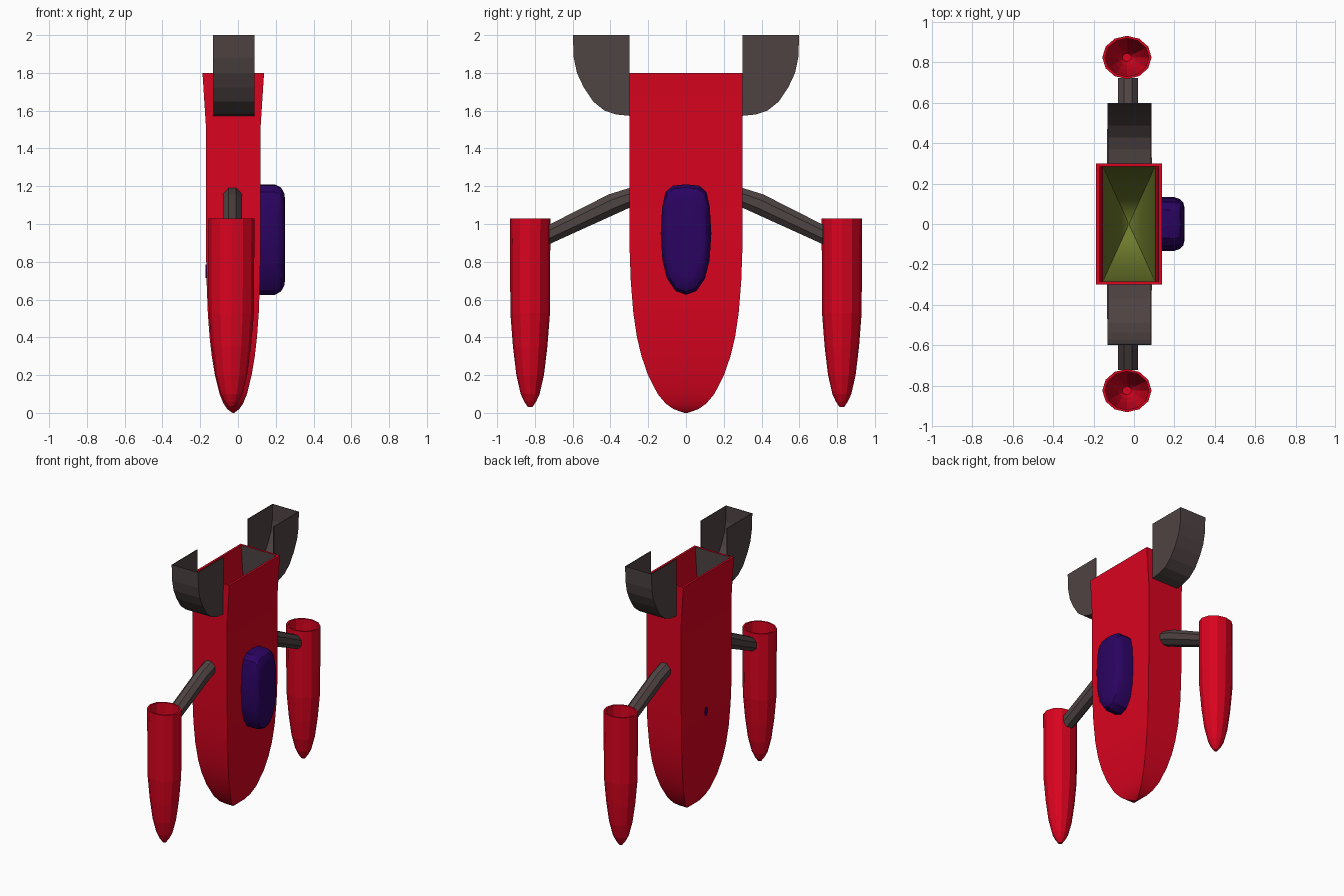
import bpy, bmesh, math

if "Cube" in bpy.data.objects:
    bpy.data.objects.remove(bpy.data.objects["Cube"])


def material(name, rgb):
    m = bpy.data.materials.new(name)
    m.diffuse_color = (*rgb, 1)
    m.use_nodes = True
    m.node_tree.nodes["Principled BSDF"].inputs["Base Color"].default_value = m.diffuse_color
    return m


RED = material("red", (0.70, 0.001, 0.014))
OLIVE = material("olive", (0.155, 0.195, 0.025))
GREY = material("warm grey", (0.078, 0.056, 0.056))
PURPLE = material("purple", (0.024, 0.001, 0.12))


def finish(name, bm, mats, mirror=False, smooth=None):
    bmesh.ops.recalc_face_normals(bm, faces=bm.faces)
    me = bpy.data.meshes.new(name)
    bm.to_mesh(me)
    bm.free()
    ob = bpy.data.objects.new(name, me)
    bpy.context.collection.objects.link(ob)
    for m in mats:
        me.materials.append(m)
    if mirror:
        mod = ob.modifiers.new("mirror", 'MIRROR')
        mod.use_axis = (False, True, False)
    if smooth:
        bpy.ops.object.select_all(action='DESELECT')
        ob.select_set(True)
        bpy.context.view_layer.objects.active = ob
        bpy.ops.object.shade_smooth_by_angle(angle=math.radians(smooth))
    return ob


def loft(rings):
    """Join closed rings of points by quads; cap both ends."""
    bm = bmesh.new()
    vs = [[bm.verts.new(p) for p in r] for r in rings]
    for a, b in zip(vs, vs[1:]):
        n = len(a)
        for i in range(n):
            bm.faces.new((a[i], a[(i + 1) % n], b[(i + 1) % n], b[i]))
    bm.faces.new(vs[0])
    bm.faces.new(vs[-1])
    return bm


# hull: rectangular shell with a bullet-shaped lower end, olive lining
CX = -0.025
profile = [(0.0, 0.03), (0.02, 0.22), (0.05, 0.36), (0.1, 0.50), (0.2, 0.67),
           (0.3, 0.785), (0.4, 0.865), (0.53, 0.93), (0.7, 0.975),
           (0.85, 0.993), (1.0, 1.0), (1.52, 1.0), (1.8, 1.0)]


def rect(z, s, inset):
    hx = 0.145 * s + (0.018 if z > 1.7 else 0)
    hx, hy = hx - inset * s, 0.3 * s - inset * s
    return [(CX + sx * hx, sy * hy, z) for sx, sy in ((-1, -1), (1, -1), (1, 1), (-1, 1))]


outer = [rect(z, s, 0) for z, s in profile]
inner = [rect(z + (0.012 if z < 0.5 else 0), s, 0.016) for z, s in reversed(profile)]
bm = loft(outer + inner)
count = len(outer) * 4
bm.verts.index_update()
for f in bm.faces:
    if min(v.index for v in f.verts) >= count:
        c = f.calc_center_median()
        f.material_index = 1
        if c.z > 1.52:  # upper lining: red broad walls, grey end walls
            f.material_index = 0 if abs(c.x - CX) > 0.05 else 2
finish("hull", bm, [RED, OLIVE, GREY], smooth=25)

# cockpit canopy: rounded teardrop bulging from the +x face
half = [(0, 1.21), (0.07, 1.203), (0.108, 1.17), (0.126, 1.09), (0.134, 0.95),
        (0.125, 0.81), (0.100, 0.71), (0.055, 0.645), (0, 0.625)]
outline = half + [(-y, z) for y, z in reversed(half[1:-1])]
layers = [(0.112, 1.0), (0.195, 1.0), (0.228, 0.92), (0.245, 0.78), (0.25, 0.6)]
bm = loft([[(x, y * s, 0.92 + (z - 0.92) * (0.25 + 0.75 * s)) for y, z in outline]
           for x, s in layers])
finish("canopy", bm, [PURPLE], smooth=30)

# small purple marker on the opposite face
bm = loft([[(x, 0.018 * math.cos(i * math.pi / 4), 0.75 + 0.035 * math.sin(i * math.pi / 4))
            for i in range(8)] for x in (-0.164, -0.171)])
finish("rear_marker", bm, [PURPLE])

# side pods: hollow tapered tubes, open at the top
pod = [(0.03, 0.012), (0.06, 0.032), (0.1, 0.05), (0.2, 0.073), (0.35, 0.091),
       (0.53, 0.105), (1.03, 0.107)]


def pod_ring(z, r):
    n = 12
    return [(-0.035 + 1.14 * r * math.cos(2 * math.pi * i / n),
             0.825 + r * math.sin(2 * math.pi * i / n), z) for i in range(n)]


rings = [pod_ring(z, r) for z, r in pod]
rings += [pod_ring(z + (0.0 if z > 1 else 0.02), r - 0.012)
          for z, r in reversed(pod) if r > 0.03]
finish("side_pod", loft(rings), [RED], mirror=True)

# arms: bent eight-sided struts from hull to pods
arm = []
for y, z, lean in ((0.290, 1.142, 0.0), (0.39, 1.105, 0.02), (0.724, 0.945, 0.0)):
    ring = []
    for i in range(8):
        a = math.pi / 8 + i * math.pi / 4
        dx, dz = 0.054 * math.cos(a), 0.056 * math.sin(a)
        ring.append((-0.03 + dx, y + lean * dz / 0.055, z + dz))
    arm.append(ring)
finish("pod_arm", loft(arm), [GREY], mirror=True)

# scoops: quarter-round buckets at the top, open above and towards the hull
curve = [(0.3, 1.575), (0.37, 1.582), (0.43, 1.602), (0.49, 1.65), (0.54, 1.725),
         (0.575, 1.80), (0.592, 1.88), (0.597, 2.0)]
bm = bmesh.new()
sides = []
for x in (-0.13, 0.085):
    side = [bm.verts.new((x, y, z)) for y, z in curve]
    bm.faces.new(side + [bm.verts.new((x, 0.3, 2.0))])
    sides.append(side)
for i in range(len(curve) - 1):
    bm.faces.new((sides[0][i], sides[0][i + 1], sides[1][i + 1], sides[1][i]))
scoop = finish("scoop", bm, [GREY], mirror=True)
wall = scoop.modifiers.new("wall", 'SOLIDIFY')
wall.thickness = 0.006
wall.offset = 0
